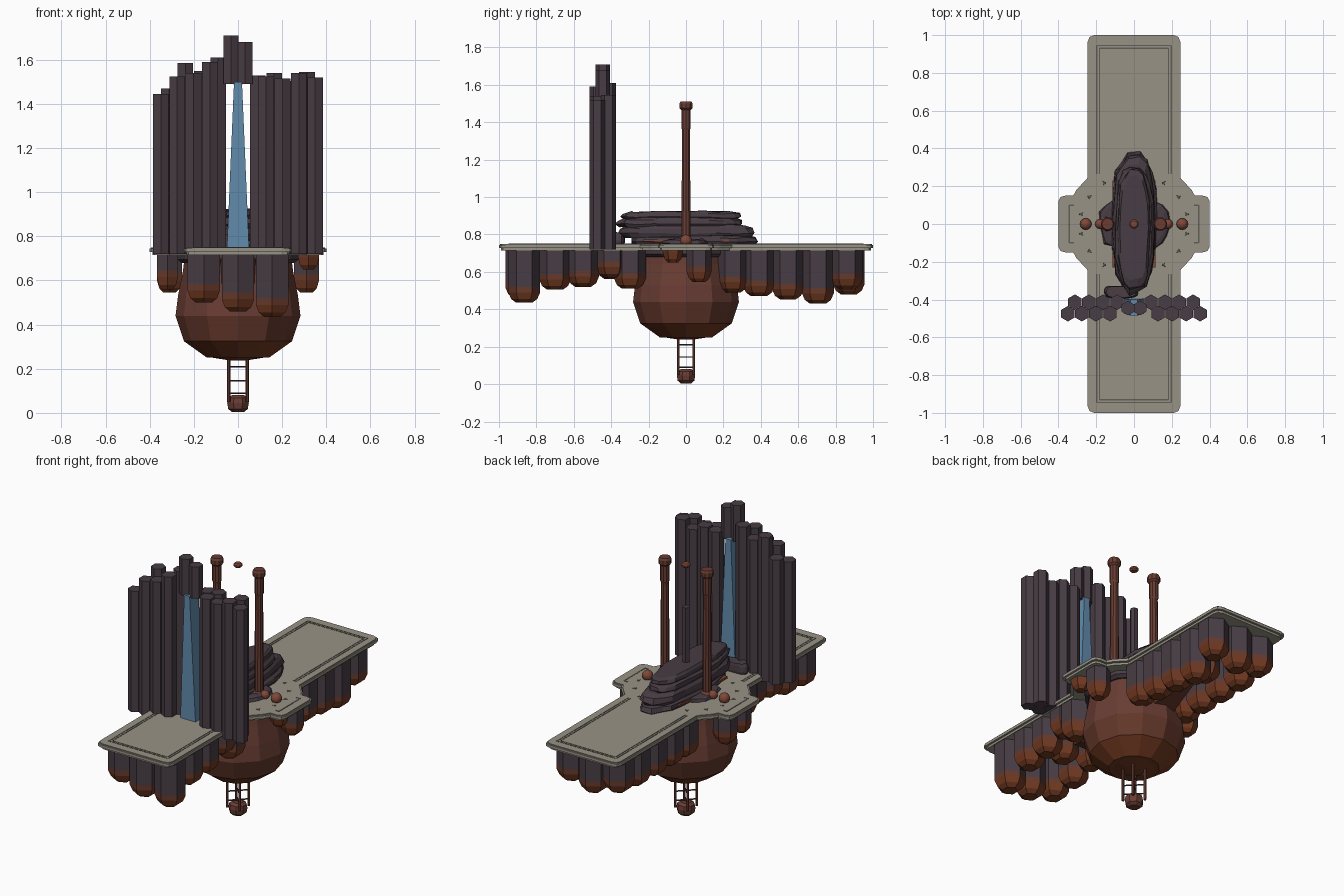
import bpy, bmesh, math, random
from mathutils import Vector

random.seed(4)
cube = bpy.data.objects.get("Cube")
if cube:
    bpy.data.objects.remove(cube, do_unlink=True)


def material(name, r, g, b):
    m = bpy.data.materials.new(name)
    m.use_nodes = True
    m.diffuse_color = (r, g, b, 1)
    m.node_tree.nodes["Principled BSDF"].inputs["Base Color"].default_value = (r, g, b, 1)
    return m


basalt = material("dark basalt", .065, .046, .058)
stone = material("grey stone", .315, .29, .235)
groove = material("groove grey", .12, .11, .09)
clay = material("red clay", .14, .046, .033)
ochre = material("dark rust", .13, .04, .024)
rust = material("rust orange", .17, .042, .015)
copper = material("copper red", .22, .065, .04)
water = material("water blue", .125, .26, .42)


def finish(bm, name, mats):
    bmesh.ops.recalc_face_normals(bm, faces=bm.faces[:])
    me = bpy.data.meshes.new(name)
    bm.to_mesh(me)
    bm.free()
    for m in mats:
        me.materials.append(m)
    ob = bpy.data.objects.new(name, me)
    bpy.context.collection.objects.link(ob)
    return ob


def lathe(name, profile, sides, mats, x=0, y=0, sx=1, sy=1, turn=0, rule=None, jitter=0, power=1):
    """Stack rings of (radius, z); rule(z) picks the material of a face."""
    bm = bmesh.new()
    wobble = [1 + random.uniform(-jitter, jitter) for _ in range(sides)]
    rings = []
    for r, z in profile:
        ring = []
        for i in range(sides):
            a = turn + math.tau * i / sides
            c, s = math.cos(a), math.sin(a)
            k = r * wobble[i] * (1 + random.uniform(-jitter, jitter) / 2)
            px = math.copysign(abs(c) ** power, c) * k * sx
            py = math.copysign(abs(s) ** power, s) * k * sy
            ring.append(bm.verts.new((x + px, y + py, z + random.uniform(-jitter, jitter) * .1)))
        rings.append(ring)
    for a, b in zip(rings, rings[1:]):
        for i in range(sides):
            j = (i + 1) % sides
            bm.faces.new((a[i], a[j], b[j], b[i]))
    bm.faces.new(rings[0])
    bm.faces.new(rings[-1])
    if rule:
        for f in bm.faces:
            f.material_index = rule(f.calc_center_median().z)
    return finish(bm, name, mats)


def hull(name, points, mat):
    bm = bmesh.new()
    for p in points:
        bm.verts.new(p)
    bmesh.ops.convex_hull(bm, input=bm.verts[:])
    return finish(bm, name, [mat])


def box(name, center, size, mat):
    c = Vector(center)
    return hull(name, [c + Vector((i * size[0], j * size[1], k * size[2])) / 2
                       for i in (-1, 1) for j in (-1, 1) for k in (-1, 1)], mat)


def rod(name, a, b, r, mat):
    a, b = Vector(a), Vector(b)
    q = (b - a).to_track_quat('Z', 'Y')
    ring = [q @ Vector((r * math.cos(i * math.tau / 6), r * math.sin(i * math.tau / 6), 0)) for i in range(6)]
    return hull(name, [a + p for p in ring] + [b + p for p in ring], mat)


# Deck: cross-shaped slab in stepped layers
quarter = [(.4, .12), (.39, .142), (.365, .15), (.322, .15), (.305, .18), (.245, .245),
           (.245, .965), (.236, .99), (.21, 1)]


def deck(name, inset, z0, z1):
    q = [(x - inset, y - inset) for x, y in quarter]
    outline = q + [(-x, y) for x, y in q[::-1]] + [(-x, -y) for x, y in q] + [(x, -y) for x, y in q[::-1]]
    bm = bmesh.new()
    f = bm.faces.new([bm.verts.new((x, y, z0)) for x, y in outline])
    up = bmesh.ops.extrude_face_region(bm, geom=[f])["geom"]
    bmesh.ops.translate(bm, vec=(0, 0, z1 - z0), verts=[v for v in up if isinstance(v, bmesh.types.BMVert)])
    return finish(bm, name, [stone])


deck("deck_lower", .012, .715, .73)
deck("deck_rim", 0, .728, .744)
deck("deck_top", .006, .743, .75)

# Engraved double border lines and the ring of small marks
for s in (-1, 1):
    for k in (0, .014):
        for e in (-1, 1):
            box("border_line_long", (e * (.197 - k), s * (.605 - k / 2), .75), (.007, .68 - k, .003), groove)
        box("border_line_end", (0, s * (.945 - k), .75), (.394 - 2 * k, .007, .003), groove)
    box("wing_line", (s * .342, 0, .75), (.008, .2, .003), groove)
    for e in (-1, 1):
        box("wing_line_end", (s * .33, e * .1, .75), (.024, .008, .003), groove)
for i in range(16):
    a = math.tau * (i + .5) / 16
    lathe("deck_mark", [(.014, .749), (.011, .752)], 3, [groove], .285 * math.cos(a), .26 * math.sin(a), turn=a)

# Bowl under the deck
lathe("bowl", [(.14, .25), (.245, .325), (.283, .44), (.272, .53), (.25, .64), (.24, .72)], 12,
      [rust, ochre, clay], rule=lambda z: (z > .33) + (z > .42))
lathe("bowl_base", [(.04, .238), (.145, .255)], 12, [rust])
lathe("bowl_collar", [(.255, .68), (.275, .695), (.275, .715)], 12, [basalt])
for s in (-1, 1):
    hull("bowl_brace", [(e * w, s * y, z) for e in (-1, 1)
                        for w, y, z in ((.08, .23, .70), (.07, .25, .52), (.04, .52, .715), (.04, .46, .59))], ochre)


# Hanging stone columns with rusty tips
def hanging(x, y, low, r=.085):
    lathe("hanging_column", [(r * .5, low), (r * .82, low + .02), (r, low + .055), (r, low + .085), (r, .716)],
          6, [rust, ochre, basalt], x, y, turn=math.pi / 6,
          rule=lambda z: (z > low + .05) + (z > low + .08))


left_edge = [(-.865, .435), (-.70, .505), (-.55, .52), (-.395, .57), (-.30, .51),
             (.25, .49), (.39, .47), (.545, .453), (.705, .43), (.86, .507)]
for y, low in left_edge:
    hanging(.155, y, low)
    hanging(-.155, y, max(.5, low + random.uniform(-.01, .06)))
hanging(0, -.88, .46)
hanging(0, .87, .48)
hanging(0, -.6, .56)
hanging(0, .6, .54)
for s in (-1, 1):
    hanging(s * .31, .07, .545, .066)
    hanging(s * .32, -.07, .56 if s < 0 else .65, .055)

# Lantern frame below the bowl: four posts with flat crosses between
posts = [Vector((.042 * x, .042 * y, 0)) for x, y in ((1, 1), (-1, 1), (-1, -1), (1, -1))]
for p in posts:
    rod("frame_post", p + Vector((0, 0, .05)), p + Vector((0, 0, .25)), .008, clay)
for z in (.09, .145, .21):
    for p in posts[:2]:
        rod("frame_cross", p + Vector((0, 0, z)), Vector((0, 0, z)) - p, .004, basalt)
lathe("frame_foot", [(.03, .004), (.048, .018), (.053, .045), (.048, .068), (.03, .08)], 8, [clay], turn=math.pi / 8)

# Wall of tall six-sided columns in two staggered rows
front_row = [(-.35, 1.445), (-.276, 1.525), (-.202, 1.54), (-.127, 1.59),
             (.127, 1.525), (.202, 1.515), (.276, 1.54), (.35, 1.52)]
back_row = [(-.313, 1.47), (-.239, 1.585), (-.164, 1.55), (-.09, 1.61),
            (.09, 1.53), (.164, 1.54), (.239, 1.505), (.313, 1.545)]
for y, row in ((-.475, front_row), (-.414, back_row)):
    for x, top in row:
        lathe("tall_column", [(.041, .72), (.041, top)], 6, [basalt], x, y, turn=math.pi / 6)
for x, top in ((-.032, 1.71), (.032, 1.68)):
    lathe("spout_column", [(.0385, 1.49), (.0385, top)], 6, [basalt], x, -.445, turn=math.pi / 6)

# Waterfall: narrow in front, deep sheet
hull("waterfall", [(e * w, y, z) for e in (-1, 1) for w, y, z in
                   ((.05, -.475, .75), (.05, -.395, .75), (.018, -.485, 1.5), (.018, -.40, 1.5))], water)

# Layered rock pile
for x, y, sx, sy, z0, z1 in ((0, 0, .185, .14, .745, .775), (0, .03, .12, .34, .745, .795),
                             (0, .005, .115, .36, .785, .85), (.005, -.025, .105, .34, .842, .888),
                             (0, -.025, .085, .32, .88, .922), (-.07, -.36, .09, .035, .745, .81)):
    lathe("rock_layer", [(.93, z0), (1, z0 + (z1 - z0) * .3), (.97, z0 + (z1 - z0) * .75), (.86, z1)], 18,
          [basalt], x, y, sx, sy, jitter=.05, power=.75)
for s in (-1, 1):
    box("rock_ember", (s * .1, .0, .768), (.03, .46, .012), copper)

# Slim poles, centre post with floating disc, deck balls
for s in (-1, 1):
    lathe("pole", [(.042, .75), (.042, .77), (.026, .785), (.022, 1.36), (.026, 1.37), (.026, 1.465),
                   (.036, 1.475), (.036, 1.5), (.03, 1.512)], 10, [clay], s * .14)
    for x, r in ((.255, .031), (.18, .026)):
        lathe("deck_ball", [(r * math.cos(a), .768 + r * math.sin(a)) for a in
                            (math.radians(d) for d in range(-80, 81, 20))], 12, [copper], s * x)
lathe("centre_post", [(.022, .88), (.022, 1.25)], 6, [basalt])
lathe("floating_disc", [(.018, 1.488), (.025, 1.495), (.025, 1.505), (.018, 1.512)], 10, [copper])
